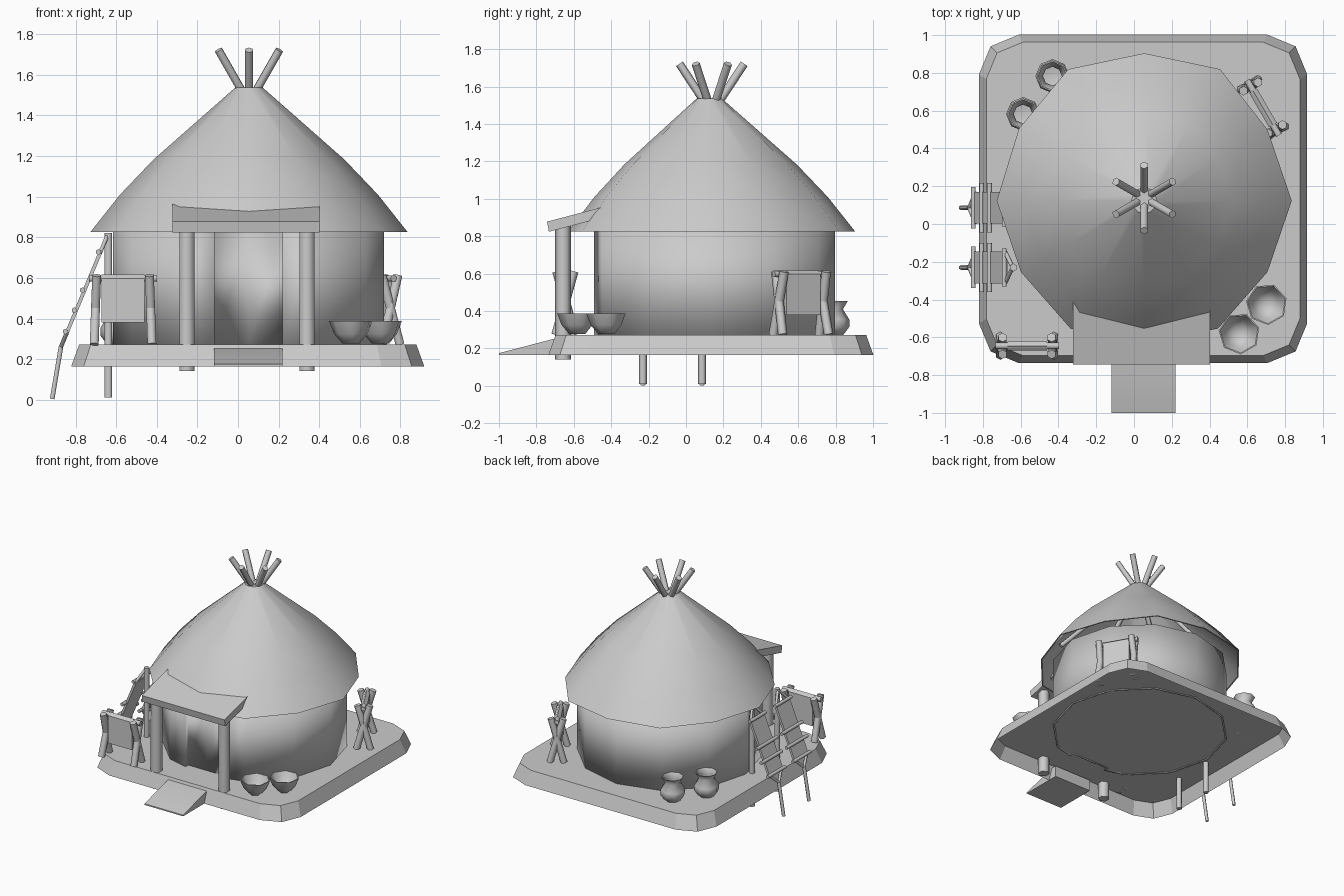
import bpy, bmesh
from math import sin, cos, pi, radians
from mathutils import Vector, Matrix

if "Cube" in bpy.data.objects:
    bpy.data.objects.remove(bpy.data.objects["Cube"], do_unlink=True)

grey = bpy.data.materials.new("plain_grey")
grey.diffuse_color = (0.6, 0.6, 0.6, 1)
grey.use_nodes = True
grey.node_tree.nodes["Principled BSDF"].inputs["Base Color"].default_value = (0.6, 0.6, 0.6, 1)

CX, CY = 0.054, 0.123      # roof axis
GROUND, FLOOR, EAVE = 0.165, 0.273, 0.826


def finish(name, bm, angle=40):
    """Turn a bmesh into a shaded object."""
    bmesh.ops.recalc_face_normals(bm, faces=bm.faces)
    mesh = bpy.data.meshes.new(name)
    bm.to_mesh(mesh)
    bm.free()
    mesh.materials.append(grey)
    mesh.shade_smooth()
    mesh.set_sharp_from_angle(angle=radians(angle))
    ob = bpy.data.objects.new(name, mesh)
    bpy.context.collection.objects.link(ob)
    return ob


def stick(name, a, b, r):
    """Straight six-sided pole between two points."""
    a, b = Vector(a), Vector(b)
    d = b - a
    turn = Vector((0, 0, 1)).rotation_difference(d).to_matrix().to_4x4()
    bm = bmesh.new()
    bmesh.ops.create_cone(bm, cap_ends=True, segments=6, radius1=r, radius2=r,
                          depth=d.length, matrix=Matrix.Translation((a + b) / 2) @ turn)
    return finish(name, bm, 65)


def lathe(name, x, y, profile, stretch, angle=40, phase=0):
    """Revolve (radius, height) points; stretch holds one radius factor per side."""
    sides = len(stretch)
    bm = bmesh.new()
    rings = []
    for r, z in profile:
        n = 1 if r == 0 else sides
        rings.append([bm.verts.new((x + r * stretch[i] * cos(phase + 2 * pi * i / sides),
                                    y + r * stretch[i] * sin(phase + 2 * pi * i / sides), z))
                      for i in range(n)])
    for lo, hi in zip(rings, rings[1:]):
        for i in range(sides):
            j = (i + 1) % sides
            corners = [lo[i % len(lo)], lo[j % len(lo)], hi[j % len(hi)], hi[i % len(hi)]]
            bm.faces.new(list(dict.fromkeys(corners)))
    return finish(name, bm, angle)


def prism(name, lower, upper, open_below=False):
    """Body between two matching outlines."""
    bm = bmesh.new()
    lo = [bm.verts.new(p) for p in lower]
    hi = [bm.verts.new(p) for p in upper]
    if not open_below:
        bm.faces.new(lo)
    bm.faces.new(hi)
    for i in range(len(lo)):
        j = (i + 1) % len(lo)
        bm.faces.new((lo[i], lo[j], hi[j], hi[i]))
    return finish(name, bm, 20)


# Rounded platform with sloping sides, hollow underneath
def rounded_square(half, r, z):
    pts = []
    for k in range(4):
        mid = pi / 4 + k * pi / 2
        sx = 1 if cos(mid) > 0 else -1
        sy = 1 if sin(mid) > 0 else -1
        for s in (-1, 0, 1):
            t = mid + s * pi / 4
            pts.append((0.048 + sx * (half - r) + r * cos(t),
                        0.133 + sy * (half - r) + r * sin(t), z))
    return pts


prism("platform", rounded_square(0.869, 0.21, GROUND), rounded_square(0.83, 0.195, FLOOR), True)

# Entrance ramp
ramp = [(-1, GROUND), (-1, 0.175), (-0.69, 0.256), (-0.66, 0.256), (-0.66, GROUND)]
prism("entrance_ramp", [(-0.118, y, z) for y, z in ramp], [(0.22, y, z) for y, z in ramp])

# Twelve-sided wall with a shallow doorway recess
WX, WY, R, HALF_DOOR = 0.052, 0.13, 0.667, 0.167
jamb_y = WY - R + (R - R * cos(pi / 6)) * HALF_DOOR / (R * sin(pi / 6))
inset_y = jamb_y + 0.035
path = [(WX, inset_y), (WX + HALF_DOOR, inset_y), (WX + HALF_DOOR, jamb_y)]
path += [(WX + R * cos(k * pi / 6), WY + R * sin(k * pi / 6)) for k in range(-2, 9)]
path += [(WX - HALF_DOOR, jamb_y), (WX - HALF_DOOR, inset_y)]
bm = bmesh.new()
low = [bm.verts.new((x, y, FLOOR - 0.006)) for x, y in path]
high = [bm.verts.new((x, y, EAVE)) for x, y in path]
for i in range(len(path)):
    j = (i + 1) % len(path)
    bm.faces.new((low[i], low[j], high[j], high[i]))
wall = finish("round_wall", bm)
solid = wall.modifiers.new("thickness", "SOLIDIFY")
solid.thickness = 0.012
solid.offset = -1

# Thatched roof, hollow underneath, slightly uneven like hand-laid thatch
uneven = [1, 0.965, 1.03, 1, 1.03, 0.98, 1, 0.965, 1, 0.965, 1, 0.965]
lathe("thatched_roof", CX, CY,
      [(0, 1.537), (0.068, 1.537), (0.47, 1.183), (0.635, 1.01), (0.781, EAVE),
       (0.771, EAVE), (0.625, 1.003), (0.46, 1.173), (0.06, 1.525), (0, 1.525)], uneven)

# Roof poles above the peak and rafters below
for k in range(6):
    c, s = cos(pi / 6 + k * pi / 3), sin(pi / 6 + k * pi / 3)
    stick("roof_pole", (CX + 0.03 * c, CY + 0.015 + 0.03 * s, 1.505),
          (CX + 0.173 * c, CY + 0.015 + 0.173 * s, 1.722), 0.022)
    stick("rafter", (CX + 0.6 * c, CY + 0.6 * s, 0.96),
          (CX + 0.1 * c, CY + 0.1 * s, 1.46), 0.018)

# Porch awning and posts
slab = [(-0.743, 0.878), (-0.733, 0.824), (-0.4, 0.912), (-0.4, 0.968)]
prism("porch_awning", [(-0.322, y, z) for y, z in slab], [(0.402, y, z) for y, z in slab])
for x in (-0.252, 0.34):
    stick("porch_post", (x, -0.657, 0.142), (x, -0.657, 0.86), 0.0425)


# Hide drying racks: crossed legs, top bar and hanging hide
def drying_rack(x, y, turn):
    parts = []
    for e in (-1, 1):
        for s in (-1, 1):
            parts.append(stick("rack_leg", (e * 0.142, s * 0.05, FLOOR),
                               (e * 0.13, -s * 0.045, 0.612), 0.025))
    parts.append(stick("rack_bar", (-0.168, 0, 0.597), (0.168, 0, 0.597), 0.018))
    hide = [(-0.024, 0.38), (-0.024, 0.598), (0, 0.618), (0.024, 0.598), (0.024, 0.38)]
    parts.append(prism("rack_hide", [(-0.105, v, z) for v, z in hide],
                       [(0.105, v, z) for v, z in hide]))
    for ob in parts:
        ob.data.transform(Matrix.Translation((x, y, 0)) @ Matrix.Rotation(turn, 4, 'Z'))


drying_rack(-0.566, -0.645, 0)
drying_rack(0.683, 0.615, radians(-60))


# Leaning hide stretchers beside the platform
def stretcher(y):
    top, low = Vector((-0.642, y, 0.812)), Vector((-0.872, y, 0.26))
    along = lambda t, v=0: low.lerp(top, t) + Vector((0, v, 0))
    stick("stretcher_post", (-0.638, y, 0.01), (-0.638, y, 0.82), 0.021)
    stick("stretcher_foot", (-0.915, y, 0.004), low, 0.013)
    out = Vector((-0.008, 0, 0.004))
    ring = [along(0.12, -0.084), along(0.12, 0.084), along(0.84, 0.084), along(0.84, -0.084)]
    prism("stretched_hide", [p - out for p in ring], [p + out for p in ring])
    for s in (-1, 1):
        stick("lower_cord", low, along(0.14, s * 0.08), 0.011)
        stick("upper_cord", top, along(0.83, s * 0.08), 0.011)
    for t, half in ((0.13, 0.11), (0.32, 0.13), (0.5, 0.13), (0.84, 0.1)):
        stick("stretcher_bar", along(t, -half) + out, along(t, half) + out, 0.014)


for y in (0.086, -0.23):
    stretcher(y)

# Bowls and pots
for x, y in ((0.702, -0.425), (0.557, -0.58)):
    lathe("bowl", x, y, [(0, FLOOR + 0.005), (0.045, FLOOR + 0.005), (0.085, 0.325), (0.11, 0.388),
                         (0.103, 0.388), (0.076, 0.328), (0.04, 0.29), (0, 0.29)], [1] * 7, 60, 0.3)
for x, y in ((-0.432, 0.783), (-0.587, 0.582)):
    lathe("pot", x, y, [(0, FLOOR), (0.058, FLOOR), (0.09, 0.315), (0.09, 0.355), (0.056, 0.41),
                        (0.083, 0.455), (0.076, 0.455), (0.05, 0.41), (0.08, 0.355),
                        (0.08, 0.315), (0, 0.285)], [1] * 8, 60)
